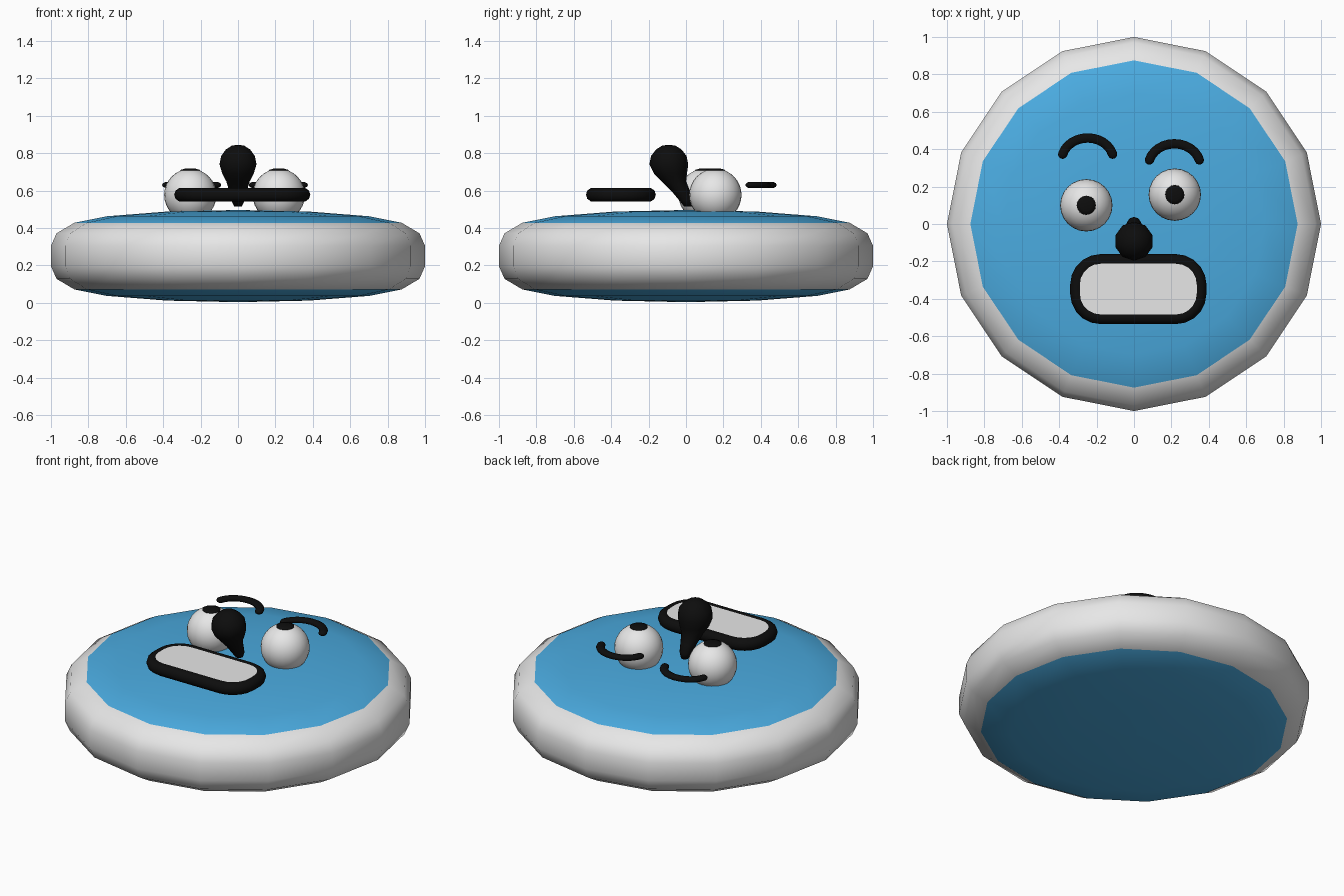
import bpy, bmesh, math
from mathutils import Vector

if "Cube" in bpy.data.objects:
    bpy.data.objects.remove(bpy.data.objects["Cube"])


def material(name, rgb):
    m = bpy.data.materials.new(name)
    m.diffuse_color = (*rgb, 1)
    m.use_nodes = True
    m.node_tree.nodes["Principled BSDF"].inputs["Base Color"].default_value = m.diffuse_color
    return m


WHITE = material("white", (0.8, 0.8, 0.8))
BLUE = material("sky blue", (0.07, 0.41, 0.75))
BLACK = material("black", (0.004, 0.004, 0.004))


def finish(name, bm, *mats, smooth=True):
    bmesh.ops.recalc_face_normals(bm, faces=bm.faces)
    for f in bm.faces:
        f.smooth = smooth
    me = bpy.data.meshes.new(name)
    bm.to_mesh(me)
    bm.free()
    for m in mats:
        me.materials.append(m)
    ob = bpy.data.objects.new(name, me)
    bpy.context.collection.objects.link(ob)
    return ob


def loft(name, rings, sides, *mats, phase=0.0):
    """Stack of horizontal rings (x, y, z, radius), capped at both ends."""
    bm = bmesh.new()
    loops = []
    for x, y, z, r in rings:
        loops.append([bm.verts.new((x + r * math.cos(phase + math.tau * i / sides),
                                    y + r * math.sin(phase + math.tau * i / sides), z))
                      for i in range(sides)])
    for a, b in zip(loops, loops[1:]):
        for i in range(sides):
            j = (i + 1) % sides
            bm.faces.new((a[i], a[j], b[j], b[i]))
    bm.faces.new(loops[0])
    bm.faces.new(loops[-1])
    return finish(name, bm, *mats)


def tube(name, path, width, height, mat, closed=False, sides=10):
    """Oval tube along a level path; open ends are rounded off."""
    pts = [Vector(p) for p in path]
    n = len(pts)
    stations = []
    for i, p in enumerate(pts):
        a = pts[i - 1] if closed or i else p
        b = pts[(i + 1) % n] if closed or i < n - 1 else p
        stations.append((p, (b - a).normalized(), 1.0))
    if not closed:
        (p0, t0, _), (p1, t1, _) = stations[0], stations[-1]
        ends = [(0.5, 0.87), (0.87, 0.5), (0.99, 0.14)]
        stations = ([(p0 - t0 * width * d, t0, s) for d, s in reversed(ends)] + stations
                    + [(p1 + t1 * width * d, t1, s) for d, s in ends])
    bm = bmesh.new()
    loops = []
    for p, t, s in stations:
        side = Vector((-t.y, t.x, 0))
        loops.append([bm.verts.new(p + side * width * s * math.cos(math.tau * k / sides)
                                   + Vector((0, 0, height * s * math.sin(math.tau * k / sides))))
                      for k in range(sides)])
    pairs = list(zip(loops, loops[1:]))
    if closed:
        pairs.append((loops[-1], loops[0]))
    for a, b in pairs:
        for k in range(sides):
            j = (k + 1) % sides
            bm.faces.new((a[k], a[j], b[j], b[k]))
    if not closed:
        bm.faces.new(loops[0])
        bm.faces.new(loops[-1])
    return finish(name, bm, mat)


def rounded_rect(cx, cy, z, hx, hy, r, steps=5):
    pts = []
    for q, (sx, sy) in enumerate([(1, 1), (-1, 1), (-1, -1), (1, -1)]):
        for i in range(steps + 1):
            a = math.pi / 2 * (q + i / steps)
            pts.append((cx + sx * (hx - r) + r * math.cos(a),
                        cy + sy * (hy - r) + r * math.sin(a), z))
    return pts


# Round cushion body: white rim, blue domed top and bottom
half = [(1.0, 0.055), (0.97, 0.122), (0.875, 0.178), (0.70, 0.213), (0.38, 0.238), (0.02, 0.246)]
profile = [(r, 0.25 - h) for r, h in reversed(half)] + [(r, 0.25 + h) for r, h in half]
body = loft("body", [(0, 0, z, r) for r, z in profile], 16, WHITE, BLUE)
for f in body.data.polygons:
    c = f.center
    if abs(c.z - 0.25) > 0.18:
        f.material_index = 1

# Eyes with thin pupil caps
EYE_R, EYE_Z = 0.14, 0.577
for side, x, y in (("left", -0.255, 0.10), ("right", 0.218, 0.157)):
    bm = bmesh.new()
    bmesh.ops.create_uvsphere(bm, u_segments=24, v_segments=16, radius=EYE_R)
    eye = finish(side + "_eye", bm, WHITE)
    eye.location = (x, y, EYE_Z)
    cap = [(x, y, EYE_Z + 0.126, 0.052), (x, y, EYE_Z + 0.134, 0.051),
           (x, y, EYE_Z + 0.140, 0.03), (x, y, EYE_Z + 0.142, 0.005)]
    loft(side + "_pupil", cap, 16, BLACK)

# Eyebrows: arched strips floating above the eyes
for side, x, y in (("left", -0.248, 0.365), ("right", 0.216, 0.334)):
    arc = []
    for i in range(13):
        a = math.radians(165 - 150 * i / 12)
        arc.append((x + 0.138 * math.cos(a), y - 0.022 + 0.117 * math.sin(a), 0.63))
    tube(side + "_eyebrow", arc, 0.025, 0.017, BLACK)

# Nose: leaning drop, narrow at the face and bulbous at the end
loft("nose", [(0, 0.012, 0.515, 0.022), (0, 0.0, 0.55, 0.038), (0, -0.03, 0.60, 0.05),
              (0, -0.065, 0.65, 0.066), (0, -0.083, 0.69, 0.088), (0, -0.092, 0.74, 0.104),
              (0, -0.092, 0.785, 0.095), (0, -0.092, 0.82, 0.068), (0, -0.092, 0.84, 0.036),
              (0, -0.092, 0.845, 0.005)],
     10, BLACK, phase=math.pi / 2)

# Mouth: black lip ring around a white plate
MX, MY, MZ = 0.023, -0.348, 0.578
tube("lips", rounded_rect(MX, MY, MZ, 0.327, 0.15, 0.125), 0.037, 0.037, BLACK, closed=True)
bm = bmesh.new()
plate = rounded_rect(MX, MY, MZ - 0.03, 0.32, 0.143, 0.12)
face = bm.faces.new([bm.verts.new(p) for p in plate])
ext = bmesh.ops.extrude_face_region(bm, geom=[face])
for v in ext["geom"]:
    if isinstance(v, bmesh.types.BMVert):
        v.co.z = MZ + 0.033
finish("teeth", bm, WHITE, smooth=False)
